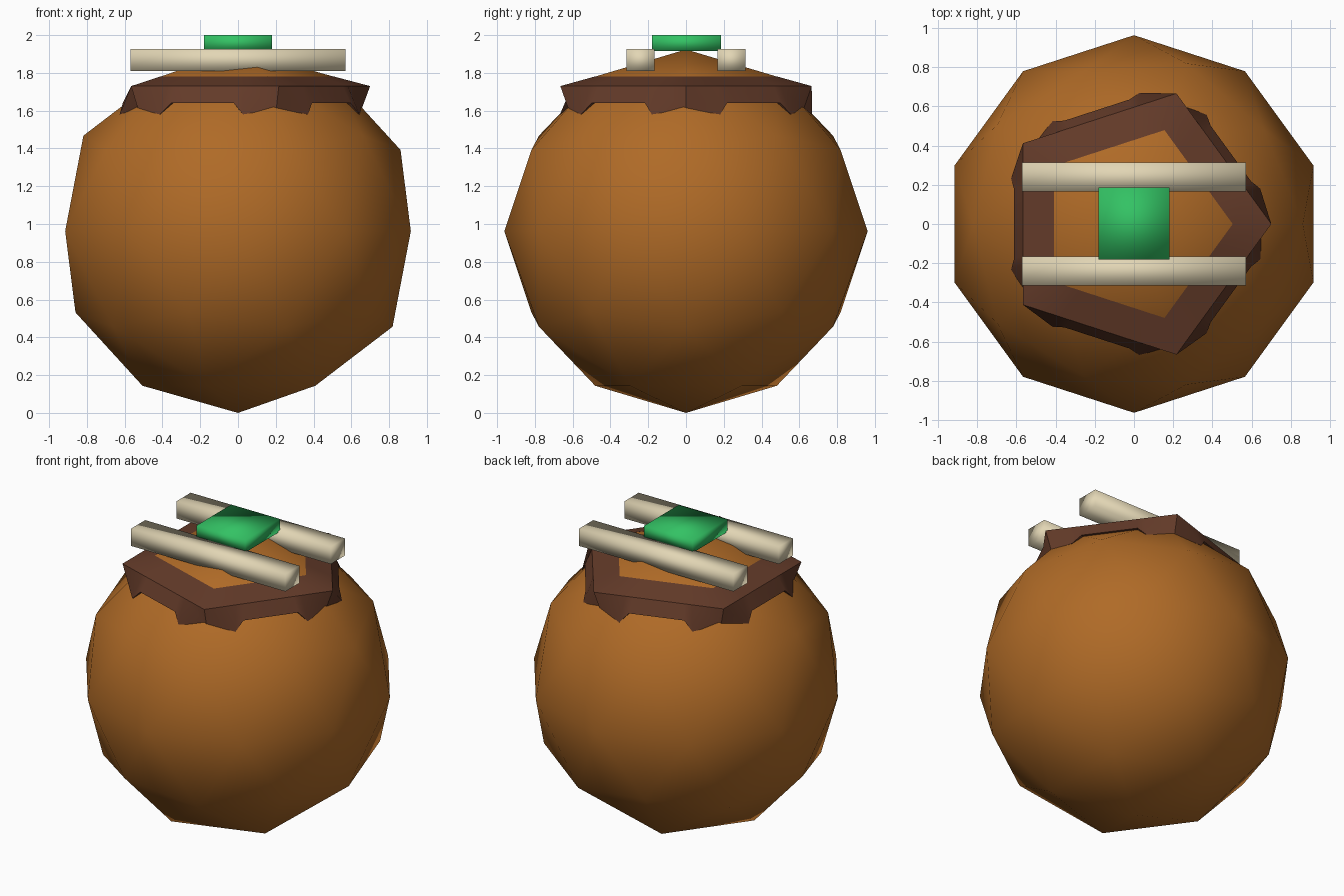
import bpy, bmesh
from math import cos, sin, radians

cube = bpy.data.objects.get("Cube")
if cube:
    bpy.data.objects.remove(cube, do_unlink=True)

R = 0.962  # body radius


def material(name, rgb):
    m = bpy.data.materials.new(name)
    m.use_nodes = True
    m.diffuse_color = (*rgb, 1)
    m.node_tree.nodes["Principled BSDF"].inputs["Base Color"].default_value = (*rgb, 1)
    return m


clay = material("orange_brown", (0.43, 0.145, 0.02))
leather = material("dark_brown", (0.125, 0.043, 0.022))
cream = material("cream", (0.76, 0.67, 0.46))
green = material("green", (0.033, 0.54, 0.127))


def box(name, centre, size, mat):
    bpy.ops.mesh.primitive_cube_add(size=1, location=centre)
    ob = bpy.context.object
    ob.name = name
    ob.scale = size
    bpy.ops.object.transform_apply(location=False, rotation=False)
    bpy.ops.object.shade_smooth()
    ob.data.materials.append(mat)
    return ob


# Round faceted body
bpy.ops.mesh.primitive_ico_sphere_add(subdivisions=2, radius=R, location=(0, 0, R))
body = bpy.context.object
body.name = "body"
bpy.ops.object.shade_smooth()
body.data.materials.append(clay)

# Five-cornered collar: (angle from corner, lower radius, lower height)
LIP = [(-20, 0.635, 1.64), (-15.7, 0.668, 1.58), (0, 0.655, 1.61),
       (15.7, 0.668, 1.58), (20, 0.635, 1.64)]


def side_radius(angle, apothem):
    return apothem / cos(radians(36 - abs(angle)))


bm = bmesh.new()
rings = []
for corner in range(5):
    for angle, low_r, low_z in LIP:
        a = radians(72 * corner + angle)
        profile = [(side_radius(angle, 0.407), 1.782),   # inner edge on the body
                   (side_radius(angle, 0.566), 1.73),    # outer rim
                   (low_r, low_z),                       # scalloped lip
                   (low_r - 0.08, low_z)]                # tucked into the body
        rings.append([bm.verts.new((r * cos(a), r * sin(a), z)) for r, z in profile])
for i, here in enumerate(rings):
    after = rings[(i + 1) % len(rings)]
    for j in range(len(here) - 1):
        bm.faces.new((here[j], here[j + 1], after[j + 1], after[j]))
bmesh.ops.recalc_face_normals(bm, faces=bm.faces)
mesh = bpy.data.meshes.new("collar")
bm.to_mesh(mesh)
bm.free()
collar = bpy.data.objects.new("collar", mesh)
bpy.context.collection.objects.link(collar)
mesh.materials.append(leather)
bpy.ops.object.select_all(action="DESELECT")
collar.select_set(True)
bpy.context.view_layer.objects.active = collar
bpy.ops.object.shade_smooth_by_angle(angle=radians(40))

# Two crossbars and the block resting on them
for name, side in (("front_bar", -1), ("back_bar", 1)):
    box(name, (0, side * 0.24, 1.868), (1.14, 0.148, 0.116), cream)
box("top_block", (0, 0.003, 1.958), (0.36, 0.366, 0.084), green)
